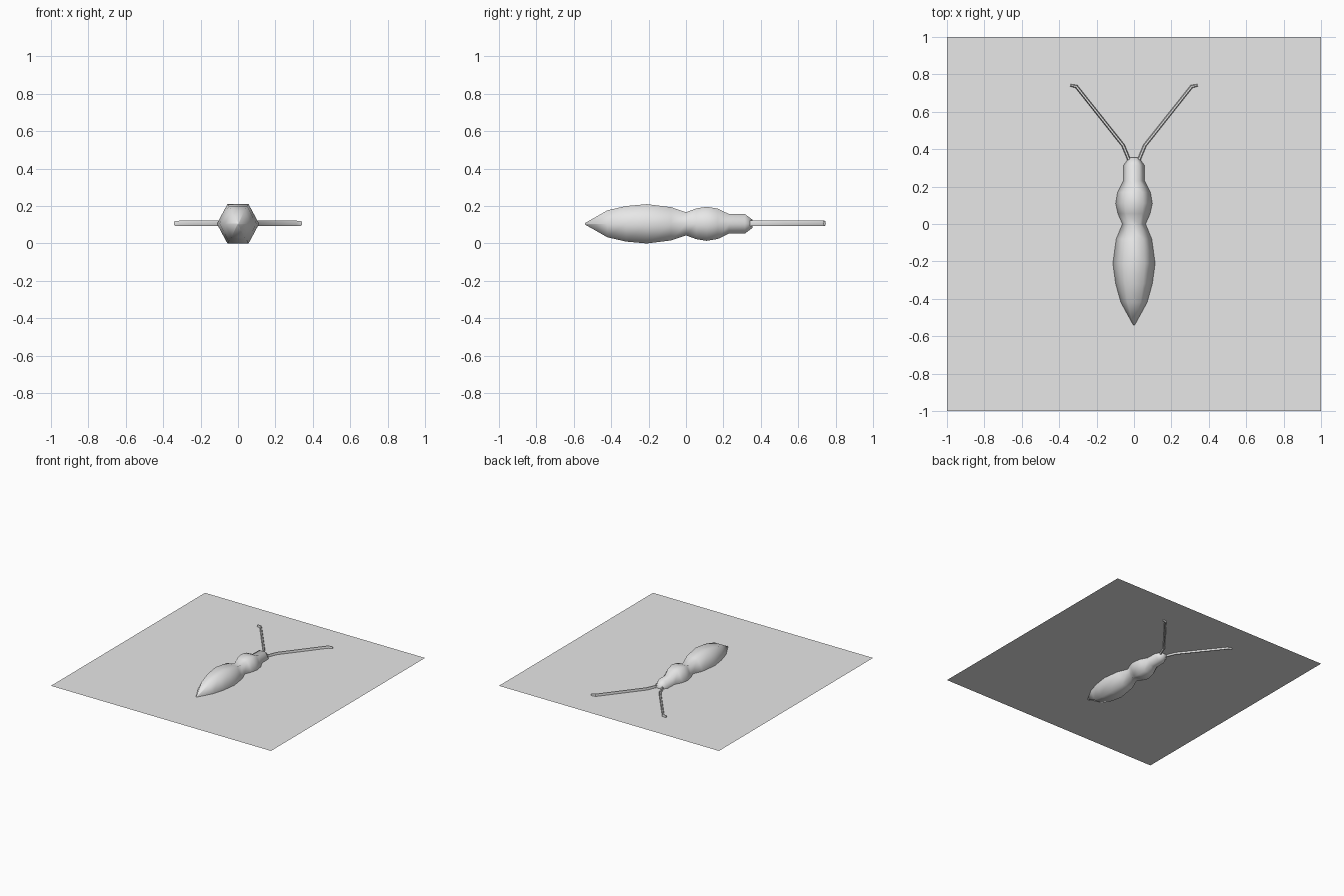
import bpy, bmesh, math
from mathutils import Vector

old = bpy.data.objects.get("Cube")
if old:
    bpy.data.objects.remove(old, do_unlink=True)

MID = 0.105   # height of the body axis and of the sheet

grey = bpy.data.materials.new("light grey")
grey.use_nodes = True
grey.diffuse_color = (0.8, 0.8, 0.8, 1)
grey.node_tree.nodes["Principled BSDF"].inputs["Base Color"].default_value = (0.8, 0.8, 0.8, 1)


def loft(name, rings, angle):
    """Join six-sided rings given as (centre, side direction, half width, half height)."""
    bm = bmesh.new()
    loops = []
    for centre, side, w, h in rings:
        loop = []
        for i in range(6):
            a = i * math.pi / 3
            p = Vector(centre) + Vector(side) * (w * math.cos(a))
            p.z += h * math.sin(a) / math.sin(math.pi / 3)
            loop.append(bm.verts.new(p))
        loops.append(loop)
    for a, b in zip(loops, loops[1:]):
        for i in range(6):
            j = (i + 1) % 6
            bm.faces.new((a[i], a[j], b[j], b[i]))
    bm.faces.new(loops[0])
    bm.faces.new(loops[-1])
    bmesh.ops.recalc_face_normals(bm, faces=bm.faces)
    mesh = bpy.data.meshes.new(name)
    bm.to_mesh(mesh)
    bm.free()
    mesh.materials.append(grey)
    obj = bpy.data.objects.new(name, mesh)
    bpy.context.collection.objects.link(obj)
    bpy.ops.object.select_all(action="DESELECT")
    obj.select_set(True)
    bpy.context.view_layer.objects.active = obj
    bpy.ops.object.shade_smooth_by_angle(angle=math.radians(angle))
    return obj


# Body: abdomen, waist, thorax and head as one profile (y, half width, half height)
profile = [
    (-0.54, 0.004, 0.004), (-0.42, 0.07, 0.072), (-0.32, 0.098, 0.095),
    (-0.21, 0.113, 0.105), (-0.08, 0.095, 0.089), (0.0, 0.062, 0.062),
    (0.055, 0.086, 0.082), (0.11, 0.098, 0.091), (0.17, 0.088, 0.081),
    (0.23, 0.057, 0.052), (0.315, 0.055, 0.052), (0.355, 0.026, 0.022),
]
loft("body", [((0, y, MID), (1, 0, 0), w, h) for y, w, h in profile], 70)

# Antennae: bent thin rods, mirrored to the other side
path = [Vector(p) for p in ((0.027, 0.345, MID + 0.002), (0.058, 0.42, MID + 0.002),
                            (0.308, 0.735, MID + 0.002), (0.340, 0.742, MID + 0.002))]
rings = []
for i, p in enumerate(path):
    before = (p - path[i - 1]).normalized() if i else Vector()
    after = (path[i + 1] - p).normalized() if i < len(path) - 1 else Vector()
    t = (before + after).normalized()
    rings.append((p, (t.y, -t.x, 0), 0.009 if i < 3 else 0.006, 0.015 if i < 3 else 0.012))
antennae = loft("antennae", rings, 40)
mirror = antennae.modifiers.new("mirror", "MIRROR")
mirror.use_axis[0] = True

# Thin square sheet through the middle of the body
bpy.ops.mesh.primitive_plane_add(size=2, location=(0, 0, MID))
sheet = bpy.context.object
sheet.name = "sheet"
sheet.data.materials.append(grey)
